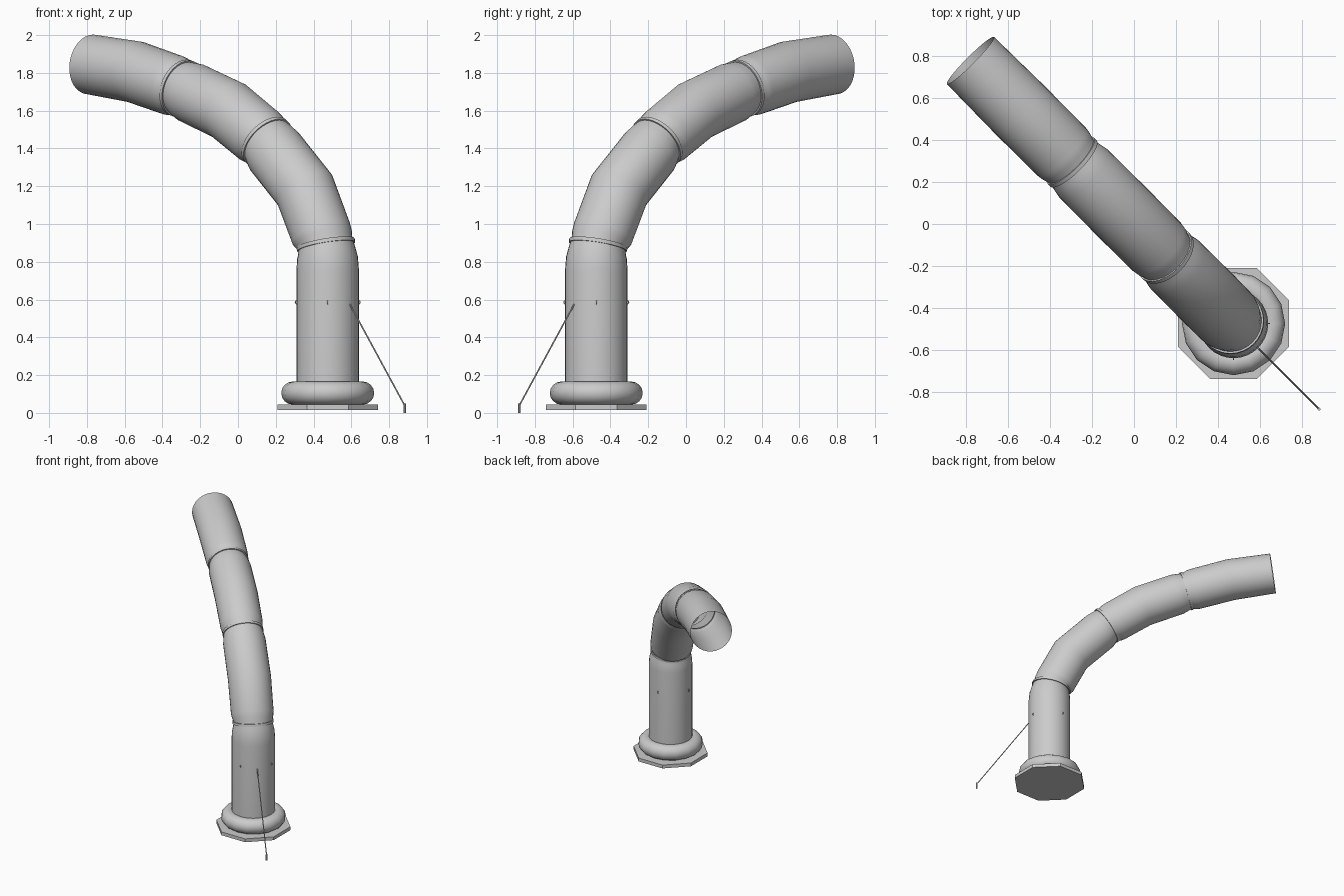
import bpy, bmesh, math
from mathutils import Vector

if "Cube" in bpy.data.objects:
    bpy.data.objects.remove(bpy.data.objects["Cube"])

BASE = Vector((0.475, -0.475, 0))
DIR = Vector((-1, 1, 0)).normalized()      # horizontal direction of the bend
SIDE = Vector((1, 1, 0)).normalized()
UP = Vector((0, 0, 1))
N = 32


def finish(name, bm, smooth=True):
    me = bpy.data.meshes.new(name)
    bm.to_mesh(me)
    bm.free()
    ob = bpy.data.objects.new(name, me)
    bpy.context.collection.objects.link(ob)
    if smooth:
        bpy.ops.object.select_all(action='DESELECT')
        ob.select_set(True)
        bpy.context.view_layer.objects.active = ob
        bpy.ops.object.shade_smooth_by_angle(angle=math.radians(35))
    return ob


def tube(name, rings, n=N):
    """Open tube through rings of (distance along bend, height, axis angle, radius)."""
    bm = bmesh.new()
    loops = []
    for u, z, a, r in rings:
        c = BASE + DIR * u + UP * z
        e = -DIR * math.sin(a) + UP * math.cos(a)
        loops.append([bm.verts.new(c + (SIDE * math.cos(t) + e * math.sin(t)) * r)
                      for t in (2 * math.pi * k / n for k in range(n))])
    for p, q in zip(loops, loops[1:]):
        for k in range(n):
            bm.faces.new((p[k], p[(k + 1) % n], q[(k + 1) % n], q[k]))
    bmesh.ops.recalc_face_normals(bm, faces=bm.faces)
    return finish(name, bm)


def rod(name, a, b, r, n=8):
    a, b = Vector(a), Vector(b)
    bpy.ops.mesh.primitive_cylinder_add(vertices=n, radius=r, depth=(b - a).length,
                                        location=(a + b) / 2)
    ob = bpy.context.object
    ob.name = name
    ob.rotation_euler = (b - a).to_track_quat('Z', 'Y').to_euler()
    return ob


# octagonal base plate
bpy.ops.mesh.primitive_cylinder_add(vertices=8, radius=0.265 / math.cos(math.pi / 8), depth=0.028,
                                    location=BASE + UP * 0.03, rotation=(0, 0, math.pi / 8))
bpy.context.object.name = "base_plate"

# padded ring at the foot
bpy.ops.mesh.primitive_torus_add(major_segments=16, minor_segments=16, major_radius=0.185,
                                 minor_radius=0.061, location=BASE + UP * 0.105)
bpy.context.object.name = "foot_ring"
bpy.ops.object.shade_smooth()

# bent path: joints at even entries, mid-segment bends at odd entries
path = [Vector(p) for p in [(0.012, 0.88), (0.17, 1.18), (0.45, 1.43), (0.74, 1.60),
                            (1.08, 1.715), (1.44, 1.805), (1.775, 1.845)]]
heads = [math.atan2((q - p).y, (q - p).x) for p, q in zip(path, path[1:])]
angles = [math.radians(77)] + [(a + b) / 2 for a, b in zip(heads, heads[1:])] + [heads[-1]]

# upright lower segment with tapered neck
tube("lower_tube", [(0, 0.05, math.pi / 2, 0.165), (0, 0.76, math.pi / 2, 0.165),
                    (0.002, 0.82, math.radians(86), 0.161),
                    (0.007, 0.855, math.radians(80), 0.153),
                    (0.012, 0.88, angles[0], 0.148)])

# three bent upper segments and their joint collars
for i in range(3):
    s = 2 * i
    p, m, e = path[s:s + 3]
    last = i == 2

    def at(a, b, d):
        v = a + (b - a).normalized() * d
        return v.x, v.y

    def blend(a, b, t):
        return a + (b - a) * t

    rings = [(*p, angles[s], 0.148),
             (*at(p, m, 0.025), blend(angles[s], heads[s], 0.3), 0.150),
             (*at(p, m, 0.05), blend(angles[s], heads[s], 0.6), 0.158),
             (*at(p, m, 0.08), heads[s], 0.162),
             (*m, angles[s + 1], 0.164)]
    if last:
        rings.append((*e, angles[s + 2], 0.159))
    else:
        rings += [(*at(e, m, 0.07), heads[s + 1], 0.162),
                  (*at(e, m, 0.03), blend(heads[s + 1], angles[s + 2], 0.6), 0.155),
                  (*e, angles[s + 2], 0.148)]
    tube(f"upper_tube_{i + 1}", rings)
    a = angles[s]
    t = Vector((math.cos(a), math.sin(a)))
    tube(f"joint_collar_{i + 1}", [(*(p + t * d), a, r) for d, r in
                                   ((0, 0.147), (0, 0.156), (0.02, 0.156), (0.02, 0.147))])

# guy rope and ground peg
rod("guy_rope", (0.592, -0.592, 0.575), (0.882, -0.882, 0.04), 0.004)
rod("ground_peg", (0.883, -0.883, 0), (0.883, -0.883, 0.05), 0.007)

# small tie loops around the lower tube
for k in range(4):
    t = k * math.pi / 2
    d = Vector((math.cos(t), math.sin(t), 0))
    bpy.ops.mesh.primitive_torus_add(major_segments=12, minor_segments=6, major_radius=0.008,
                                     minor_radius=0.003, location=BASE + d * 0.164 + UP * 0.585,
                                     rotation=(math.pi / 2, 0, t))
    bpy.context.object.name = f"tie_loop_{k + 1}"
